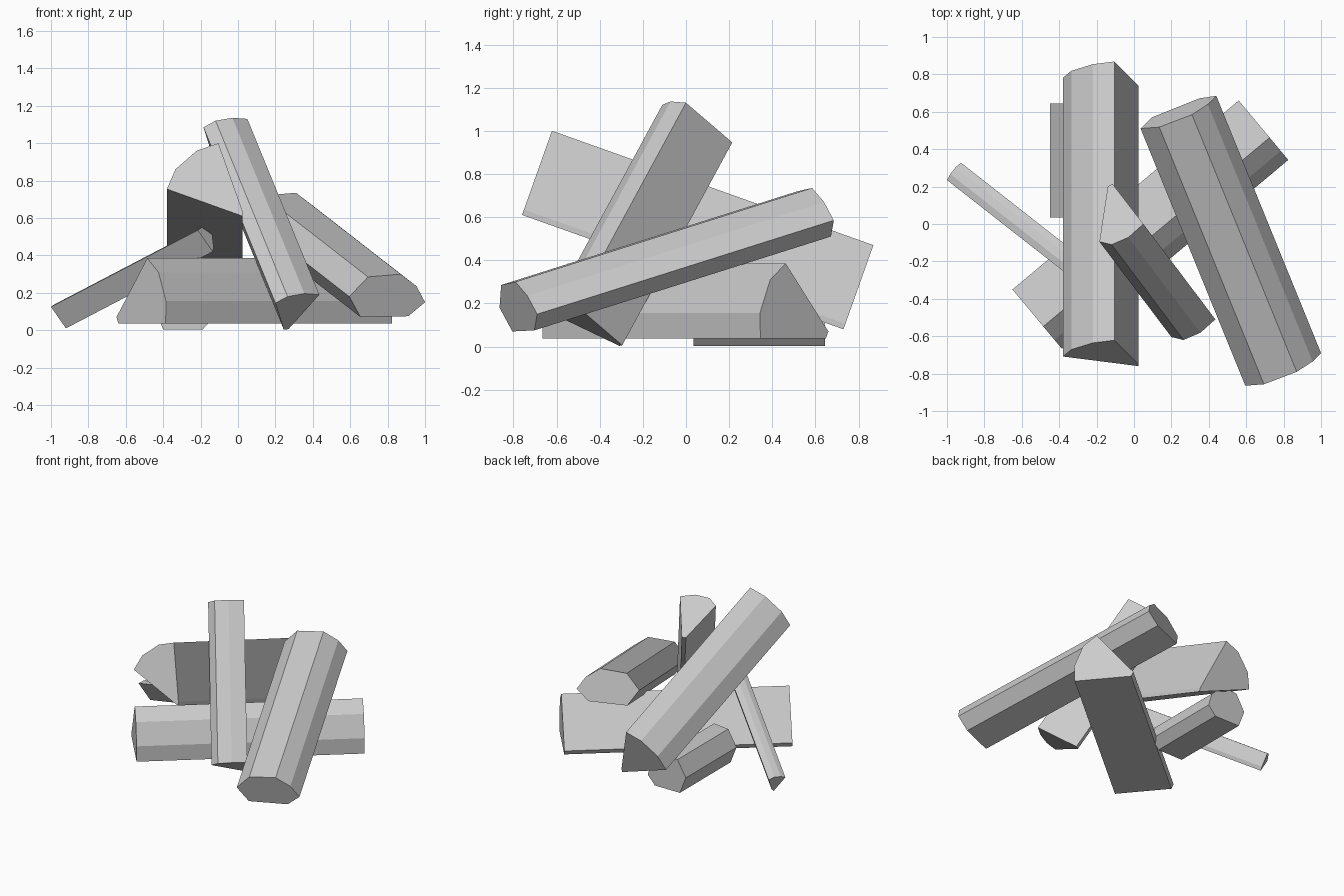
import bpy, bmesh
from mathutils import Vector

if "Cube" in bpy.data.objects:
    bpy.data.objects.remove(bpy.data.objects["Cube"])


def split_log(name, anchor, axis, outline):
    """Straight log with square-cut ends. outline holds (x, z) of the first
    end; y is solved so the end is perpendicular to the axis at the anchor."""
    axis, anchor = Vector(axis), Vector(anchor)
    bm = bmesh.new()
    verts = []
    for x, z in outline:
        y = anchor.y - (axis.x * (x - anchor.x) + axis.z * (z - anchor.z)) / axis.y
        verts.append(bm.verts.new((x, y, z)))
    end = bm.faces.new(verts)
    ext = bmesh.ops.extrude_face_region(bm, geom=[end], use_keep_orig=True)
    moved = [g for g in ext["geom"] if isinstance(g, bmesh.types.BMVert)]
    bmesh.ops.translate(bm, verts=moved, vec=axis)
    bmesh.ops.recalc_face_normals(bm, faces=bm.faces)
    mesh = bpy.data.meshes.new(name)
    bm.to_mesh(mesh)
    bm.free()
    obj = bpy.data.objects.new(name, mesh)
    bpy.context.collection.objects.link(obj)
    return obj


# Log lying flat across the base
split_log("base_log", (-0.65, -0.35, 0.07), (1.21, 1.01, 0),
          [(-0.65, 0.07), (-0.64, 0.037), (-0.387, 0.037), (-0.385, 0.155),
           (-0.425, 0.31), (-0.485, 0.385)])

# Short round log on the ground behind
split_log("short_log", (-0.3, 0.035, 0.1), (0, 0.61, 0),
          [(-0.40, 0.003), (-0.19, 0.003), (-0.13, 0.07), (-0.16, 0.17),
           (-0.26, 0.26), (-0.38, 0.25), (-0.45, 0.13)])

# Wedge resting on top, sloping down to the back
split_log("top_wedge_log", (0.025, -0.76, 0.61), (0, 1.49, -0.53),
          [(0.025, 0.61), (0.025, 0.635), (-0.105, 1.0), (-0.22, 0.96),
           (-0.335, 0.86), (-0.38, 0.755)])

# Thick log leaning on the right
split_log("right_log", (1.0, -0.69, 0.15), (-0.56, 1.375, 0.435),
          [(0.595, 0.18), (0.655, 0.07), (0.91, 0.075), (1.0, 0.15),
           (0.955, 0.235), (0.87, 0.30), (0.695, 0.285)])

# Steep wedge leaning at the front
split_log("upright_wedge_log", (0.05, 0.0, 1.13), (0.385, -0.51, -0.94),
          [(0.05, 1.13), (-0.03, 1.136), (-0.12, 1.12), (-0.185, 1.085),
           (-0.14, 0.943), (-0.115, 0.946)])

# Thin stick propped on the left
split_log("thin_stick", (-1.0, 0.235, 0.125), (0.785, -0.615, 0.41),
          [(-1.0, 0.125), (-0.92, 0.01), (-0.915, 0.03), (-0.925, 0.12),
           (-0.955, 0.14), (-0.982, 0.138)])
